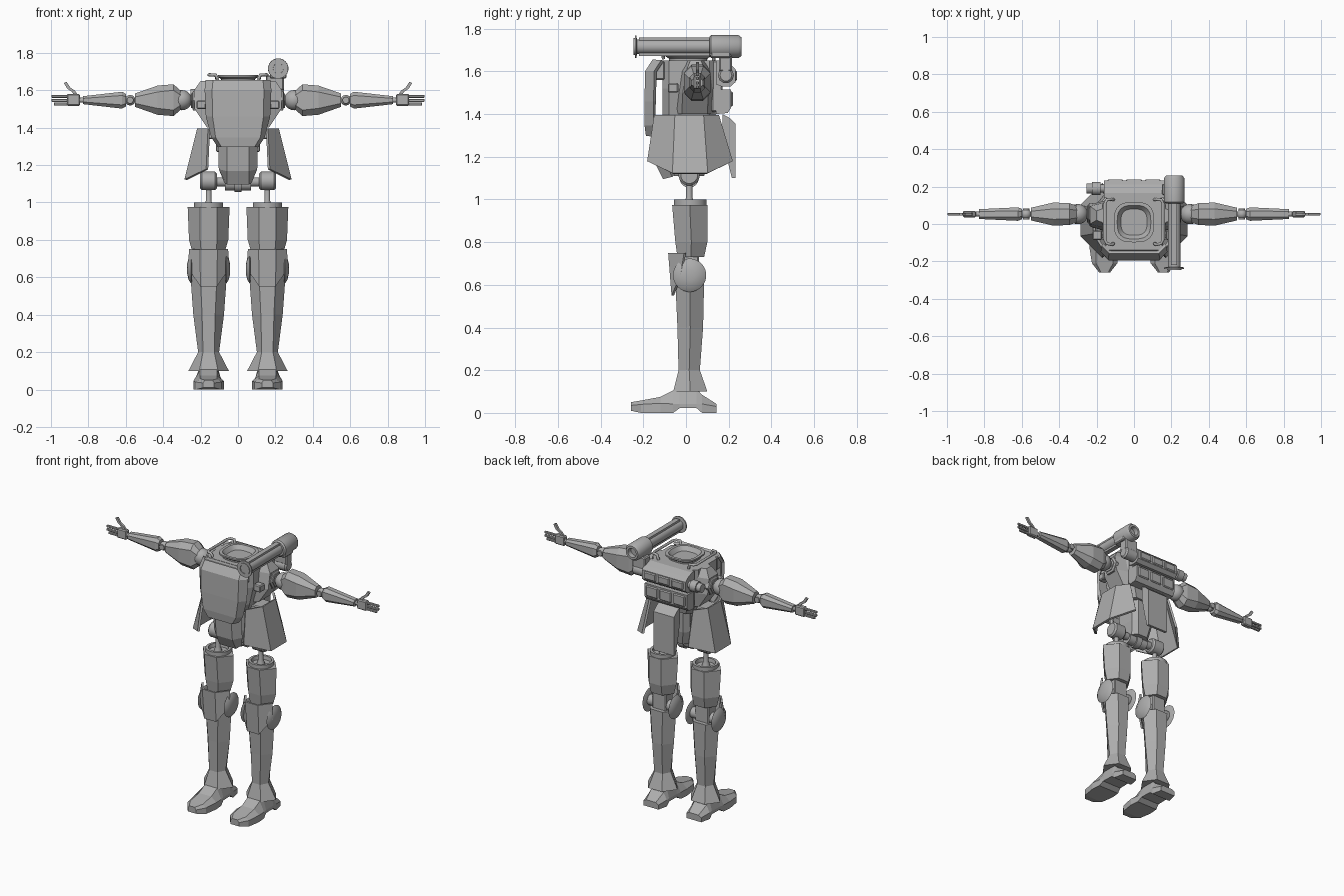
import bpy, bmesh, math
from mathutils import Matrix, Vector

grey = bpy.data.materials.new("armour_grey")
grey.diffuse_color = (0.42, 0.42, 0.42, 1)


def finish(name, bm, mirror=False, thick=0, smooth=False):
    bmesh.ops.recalc_face_normals(bm, faces=bm.faces)
    me = bpy.data.meshes.new(name)
    bm.to_mesh(me)
    bm.free()
    me.materials.append(grey)
    ob = bpy.data.objects.new(name, me)
    bpy.context.collection.objects.link(ob)
    if thick:
        m = ob.modifiers.new("thickness", 'SOLIDIFY')
        m.thickness, m.offset = thick, 0
    if mirror:
        ob.modifiers.new("mirror", 'MIRROR').use_axis = (True, False, False)
    if smooth:
        bpy.context.view_layer.objects.active = ob
        ob.select_set(True)
        bpy.ops.object.shade_smooth_by_angle(angle=math.radians(40))
        ob.select_set(False)
    return ob


def loft(name, rings, mirror=False, sheet=0, smooth=False):
    """Skin a list of point rings; sheet > 0 gives an open plate of that thickness."""
    bm = bmesh.new()
    vs = [[bm.verts.new(p) for p in r] for r in rings]
    n = len(vs[0])
    for a, b in zip(vs, vs[1:]):
        for i in range(n - 1 if sheet else n):
            j = (i + 1) % n
            bm.faces.new((a[i], a[j], b[j], b[i]))
    if not sheet:
        bm.faces.new(vs[0])
        bm.faces.new(vs[-1])
    return finish(name, bm, mirror, sheet, smooth)


def box(name, x, y, z, mirror=False, bevel=0.006):
    bm = bmesh.new()
    c = [Vector((sum(x) / 2, sum(y) / 2, sum(z) / 2)), (x[1] - x[0], y[1] - y[0], z[1] - z[0])]
    bmesh.ops.create_cube(bm, size=1, matrix=Matrix.Translation(c[0]) @ Matrix.Diagonal((*c[1], 1)))
    if bevel:
        bmesh.ops.bevel(bm, geom=bm.edges[:], offset=bevel, segments=1, affect='EDGES')
    return finish(name, bm, mirror)


def lathe(name, centre, axis, profile, mirror=False, n=20, smooth=True):
    """Turned part: profile is (distance along axis, radius)."""
    rot = Vector((0, 0, 1)).rotation_difference(Vector(axis)).to_matrix()
    rings = [[Vector(centre) + rot @ Vector((r * math.cos(t), r * math.sin(t), d))
              for t in [2 * math.pi * (i + 0.5) / n for i in range(n)]] for d, r in profile]
    return loft(name, rings, mirror, smooth=smooth)


def ball(name, c, r, mirror=False):
    bm = bmesh.new()
    bmesh.ops.create_uvsphere(bm, u_segments=20, v_segments=12, radius=r, matrix=Matrix.Translation(c))
    return finish(name, bm, mirror, smooth=True)


def octagon(hx, hy, c):
    return [(hx, -hy + c), (hx, hy - c), (hx - c, hy), (-hx + c, hy),
            (-hx, hy - c), (-hx, -hy + c), (-hx + c, -hy), (hx - c, -hy)]


def extrude_x(name, prof, x0, x1, mirror=False):
    return loft(name, [[(x, y, z) for y, z in prof] for x in (x0, x1)], mirror)


def rod(name, pts, r):
    cu = bpy.data.curves.new(name, 'CURVE')
    cu.dimensions, cu.bevel_depth, cu.bevel_resolution, cu.use_fill_caps = '3D', r, 1, True
    sp = cu.splines.new('POLY')
    sp.points.add(len(pts) - 1)
    for p, q in zip(sp.points, pts):
        p.co = (*q, 1)
    cu.materials.append(grey)
    ob = bpy.data.objects.new(name, cu)
    bpy.context.collection.objects.link(ob)


# ---- legs ----
LX = 0.157


def leg_part(name, levels):
    """Six-sided limb: (z, half width, flat half width, front y, back y)."""
    loft(name, [[(LX - f, a, z), (LX + f, a, z), (LX + w, (a + b) / 2, z),
                 (LX + f, b, z), (LX - f, b, z), (LX - w, (a + b) / 2, z)]
                for z, w, f, a, b in levels], True)


leg_part("thigh", [(0.73, 0.085, 0.04, -0.04, 0.085), (0.80, 0.105, 0.045, -0.05, 0.10),
                   (0.975, 0.112, 0.045, -0.065, 0.10)])
leg_part("shin", [(0.10, 0.108, 0.05, -0.06, 0.10), (0.20, 0.056, 0.03, -0.035, 0.065),
                  (0.40, 0.082, 0.035, -0.04, 0.08), (0.62, 0.098, 0.045, -0.05, 0.085)])
lathe("thigh_ring", (LX, 0.02, 0.96), (0, 0, 1),
      [(0, 0.078), (0.04, 0.078), (0.04, 0.062), (0.016, 0.058)], True)
lathe("hip_pin", (LX, 0.015, 0.95), (0, 0, 1), [(0, 0.03), (0.04, 0.022), (0.06, 0.015), (0.15, 0.015)], True, 12)
lathe("knee_axle", (LX, 0.02, 0.645), (1, 0, 0), [(-0.105, 0.035), (0.105, 0.035)], True)
box("knee_link", (LX - 0.05, LX + 0.05), (-0.02, 0.06), (0.6, 0.76), True)
for side in (-1, 1):
    lathe("knee_disc", (LX + side * 0.095, 0.017, 0.645), (side, 0, 0),
          [(-0.005, 0.07), (0, 0.078), (0.012, 0.06), (0.02, 0.025)], True, 28)
loft("knee_plate", [[(LX + x, y, z) for x, y, z in pts] for pts in (
    [(-0.1, -0.005, 0.75), (-0.045, -0.078, 0.75), (0.045, -0.078, 0.75), (0.1, -0.005, 0.75)],
    [(-0.108, -0.02, 0.65), (-0.042, -0.062, 0.55), (0.042, -0.062, 0.55), (0.108, -0.02, 0.65)])],
    True, 0.012)

# foot: (y, half width, sole z, mid z, top z, top half width)
foot = [(-0.258, 0.03, 0.01, 0.035, 0.05, 0.02), (-0.21, 0.068, 0, 0.04, 0.058, 0.045),
        (-0.12, 0.082, 0, 0.045, 0.075, 0.045), (-0.06, 0.076, 0, 0.042, 0.106, 0.045),
        (-0.03, 0.07, 0.022, 0.042, 0.115, 0.05), (0.05, 0.068, 0.022, 0.042, 0.112, 0.05),
        (0.075, 0.07, 0, 0.042, 0.085, 0.045), (0.143, 0.055, 0, 0.03, 0.042, 0.035)]
loft("foot", [[(LX - w, y, a), (LX + w, y, a), (LX + w, y, m), (LX + tw, y, t),
               (LX - tw, y, t), (LX - w, y, m)] for y, w, a, m, t, tw in foot], True)
lathe("ankle", (LX, 0.015, 0.09), (0, 0, 1), [(0, 0.05), (0.06, 0.045)], True, 12)

# ---- hips ----
lathe("hip_bar", (-0.16, 0.015, 1.11), (1, 0, 0), [(0, 0.025), (0.32, 0.025)])
lathe("hip_joint", (LX, 0.015, 1.115), (1, 0, 0),
      [(-0.045, 0.04), (-0.035, 0.05), (0.035, 0.05), (0.045, 0.04)], True)
lathe("pelvis_barrel", (0, 0.015, 1.10), (1, 0, 0),
      [(-0.07, 0.036), (-0.02, 0.036), (-0.02, 0.045), (0.02, 0.045), (0.02, 0.036), (0.07, 0.036)])
loft("waist", [[(x, y + 0.015, z) for x, y in octagon(w, d, 0.03)]
               for z, w, d in ((1.11, 0.065, 0.07), (1.2, 0.08, 0.09), (1.42, 0.09, 0.1))])
box("waist_block", (0.085, 0.118), (-0.05, 0.08), (1.27, 1.38), True)
loft("front_skirt", [[(-w, y + 0.04, z + 0.01), (-0.055, y, z), (0.055, y, z), (w, y + 0.04, z + 0.01)]
                     for z, w, y in ((1.33, 0.1, -0.15), (1.17, 0.095, -0.135), (1.10, 0.065, -0.10))], sheet=0.02)
extrude_x("rear_skirt", [(0.17, 1.40), (0.2, 1.385), (0.232, 1.355), (0.232, 1.10), (0.215, 1.10),
                         (0.19, 1.2), (0.17, 1.3)], -0.075, 0.075)
loft("side_skirt", [
    [(0.155, -0.145, 1.395), (0.212, -0.05, 1.395), (0.212, 0.08, 1.395), (0.155, 0.15, 1.395)],
    [(0.165, -0.178, 1.178), (0.28, -0.062, 1.122), (0.28, 0.10, 1.122), (0.165, 0.215, 1.178)]], True, 0.014)
box("skirt_hanger", (0.08, 0.205), (-0.04, 0.07), (1.34, 1.38), True)

# ---- torso ----
loft("torso", [[(x, y + 0.015, z) for x, y in octagon(w, d, 0.03)]
               for z, w, d in ((1.34, 0.115, 0.11), (1.40, 0.14, 0.125), (1.52, 0.168, 0.125), (1.65, 0.168, 0.125))])
loft("chest_plate", [[(-w, y + 0.04, z), (-f, y, z), (f, y, z), (w, y + 0.04, z)]
                     for z, w, f, y in ((1.65, 0.168, 0.13, -0.15), (1.60, 0.172, 0.135, -0.183),
                                        (1.46, 0.165, 0.132, -0.187), (1.35, 0.135, 0.115, -0.187),
                                        (1.30, 0.10, 0.085, -0.18))], sheet=0.018)
box("chest_top", (-0.155, 0.155), (-0.145, -0.1), (1.56, 1.648))
loft("shoulder_housing", [[(0.12, y0, z), (x, y0 + 0.03, z), (x, y1 - 0.03, z), (0.12, y1, z)]
                          for z, x, y0, y1 in ((1.40, 0.165, -0.05, 0.13), (1.50, 0.232, -0.045, 0.135),
                                               (1.60, 0.235, -0.03, 0.125), (1.65, 0.2, -0.01, 0.1))], True)
box("shoulder_vent", (0.17, 0.222), (-0.085, -0.035), (1.50, 1.545), True)
lathe("shoulder_collar", (0.22, 0.053, 1.545), (1, 0, 0), [(0, 0.06), (0.02, 0.06), (0.025, 0.045), (0.03, 0.045)],
      True, 6, False)
lathe("shoulder_axle", (0.22, 0.053, 1.545), (1, 0, 0), [(0, 0.028), (0.08, 0.028)], True, 12)


def oval(r, z):
    q = [(math.cos(2 * math.pi * i / 32), math.sin(2 * math.pi * i / 32)) for i in range(32)]
    return [(r * math.copysign(abs(c) ** 0.7, c), 0.01 + r * math.copysign(abs(s) ** 0.7, s), z) for c, s in q]


# neck collar with a flared, hollow lip
loft("neck_collar", [oval(0.088, 1.64), oval(0.09, 1.66), oval(0.108, 1.672), oval(0.108, 1.682),
                     oval(0.09, 1.682), oval(0.07, 1.655)], smooth=True)
for s in (-1, 1):
    rod("shoulder_rail", [(s * x, y, z) for x, y, z in
                          ((0.11, -0.105, 1.66), (0.12, -0.11, 1.682), (0.145, -0.105, 1.682), (0.155, -0.085, 1.682),
                           (0.155, 0.11, 1.682), (0.145, 0.13, 1.682), (0.12, 0.132, 1.682), (0.11, 0.13, 1.65))], 0.009)

# ---- backpack ----
box("pack_base", (-0.15, 0.15), (0.12, 0.17), (1.41, 1.65))
extrude_x("pack_upper", [(0.14, 1.54), (0.165, 1.53), (0.21, 1.53), (0.232, 1.55), (0.232, 1.61),
                         (0.21, 1.632), (0.165, 1.65), (0.14, 1.65)], -0.16, 0.16)
extrude_x("pack_lower", [(0.14, 1.40), (0.195, 1.405), (0.212, 1.43), (0.212, 1.515), (0.14, 1.515)], -0.155, 0.155)
for i in (-1, 0, 1):
    box("pack_panel", (i * 0.1 - 0.043, i * 0.1 + 0.043), (0.205, 0.22), (1.435, 1.505))
    box("pack_lid", (i * 0.1 - 0.043, i * 0.1 + 0.043), (0.225, 0.239), (1.555, 1.605))
lathe("pack_canister", (-0.15, 0.19, 1.58), (-1, 0, 0),
      [(0, 0.022), (0.03, 0.022), (0.03, 0.036), (0.075, 0.036), (0.075, 0.028), (0.105, 0.028)])

# ---- shoulder launcher ----
TX, TZ = 0.215, 1.716
lathe("launcher_tube", (TX, -0.24, TZ), (0, 1, 0),
      [(0, 0.054), (0.008, 0.054), (0.01, 0.034), (0.36, 0.034)])
lathe("launcher_muzzle", (TX, -0.245, TZ), (0, 1, 0),
      [(0.03, 0.025), (0, 0.028), (0, 0.04), (0.01, 0.04)])
for z in (-0.036, 0.036):
    box("launcher_rail", (TX - 0.016, TX + 0.016), (-0.22, 0.12), (TZ + z - 0.007, TZ + z + 0.007), bevel=0)
lathe("launcher_breech", (TX, 0.11, TZ), (0, 1, 0),
      [(0, 0.046), (0.008, 0.055), (0.135, 0.055), (0.15, 0.044), (0.15, 0.03), (0.12, 0.027)])
box("launcher_block", (TX - 0.045, TX + 0.045), (0.115, 0.21), (1.663, 1.74))
box("launcher_mount", (0.15, 0.245), (0.155, 0.215), (1.60, 1.68))
lathe("mount_pivot", (0.15, 0.187, 1.582), (1, 0, 0), [(0, 0.038), (0.085, 0.038), (0.095, 0.028)], n=10)

# ---- arms ----
AY, AZ = 0.053, 1.547


def arm_part(name, levels):
    """Eight-sided limb along x: (x, half depth, half height)."""
    loft(name, [[(x, AY + a, AZ + b) for a, b in octagon(d, h, min(d, h) * 0.55)] for x, d, h in levels], True)


ball("shoulder_ball", (0.30, AY, AZ), 0.054, True)
arm_part("upper_arm", [(0.305, 0.045, 0.05), (0.345, 0.058, 0.085), (0.43, 0.062, 0.078), (0.55, 0.034, 0.036)])
ball("elbow_ball", (0.577, AY, AZ), 0.028, True)
lathe("elbow_pin", (0.577, AY - 0.03, AZ), (0, 1, 0), [(0, 0.018), (0.06, 0.018)], True, 12)
arm_part("forearm", [(0.60, 0.028, 0.034), (0.62, 0.036, 0.045), (0.83, 0.026, 0.021)])
lathe("wrist", (0.82, AY, AZ), (1, 0, 0), [(0, 0.014), (0.04, 0.014)], True, 10)
box("palm", (0.845, 0.915), (AY - 0.017, AY + 0.017), (1.517, 1.58), True)
for z in (1.519, 1.538, 1.56):
    box("finger", (0.905, 0.998 if z > 1.52 else 0.985), (AY - 0.007, AY + 0.007), (z, z + 0.015), True, 0.003)
loft("thumb", [[(x - 0.008, AY - 0.007, z), (x + 0.008, AY - 0.007, z - 0.006),
                (x + 0.008, AY + 0.007, z - 0.006), (x - 0.008, AY + 0.007, z)]
               for x, z in ((0.865, 1.575), (0.88, 1.598), (0.905, 1.615), (0.924, 1.645))], True)
